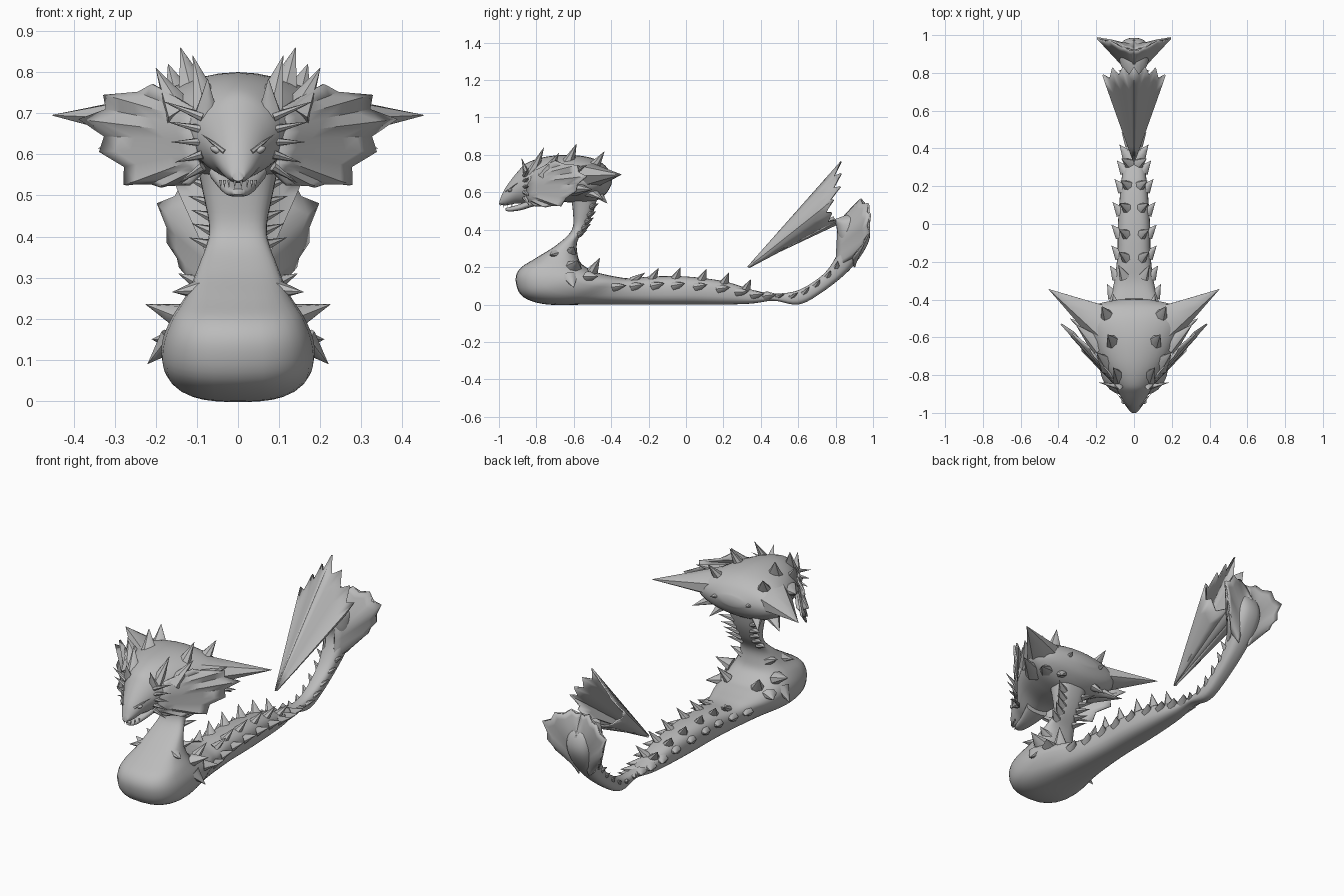
import bpy, bmesh, math
from mathutils import Vector as V

cube = bpy.data.objects.get("Cube")
if cube:
    bpy.data.objects.remove(cube, do_unlink=True)

grey = bpy.data.materials.new("stone grey")
grey.use_nodes = True
COLOR = (0.5, 0.5, 0.5, 1)
grey.diffuse_color = COLOR
grey.node_tree.nodes["Principled BSDF"].inputs["Base Color"].default_value = COLOR


def finish(name, bm, mirror=False, thickness=0, angle=45):
    bmesh.ops.recalc_face_normals(bm, faces=bm.faces)
    mesh = bpy.data.meshes.new(name)
    bm.to_mesh(mesh)
    bm.free()
    mesh.materials.append(grey)
    ob = bpy.data.objects.new(name, mesh)
    bpy.context.collection.objects.link(ob)
    if thickness:
        mod = ob.modifiers.new("thickness", 'SOLIDIFY')
        mod.thickness, mod.offset = thickness, 0
    if mirror:
        mod = ob.modifiers.new("mirror", 'MIRROR')
        mod.use_mirror_merge = False
    bpy.ops.object.select_all(action='DESELECT')
    ob.select_set(True)
    bpy.context.view_layer.objects.active = ob
    bpy.ops.object.shade_smooth_by_angle(angle=math.radians(angle))
    return ob


def skin(bm, rings):
    """Join rings of points into a closed tube with capped ends."""
    rows = [[bm.verts.new(p) for p in ring] for ring in rings]
    n = len(rows[0])
    for a, b in zip(rows, rows[1:]):
        for j in range(n):
            bm.faces.new((a[j], a[(j + 1) % n], b[(j + 1) % n], b[j]))
    bm.faces.new(rows[0])
    bm.faces.new(rows[-1])


def section(secs, t):
    """Smoothly blended section: front y, z, back y, z, half width."""
    i = min(int(t), len(secs) - 2)
    f = t - i
    p = [secs[max(0, min(len(secs) - 1, i + k))] for k in (-1, 0, 1, 2)]
    return [0.5 * (2 * b + (c - a) * f + (2 * a - 5 * b + 4 * c - d) * f * f
                   + (3 * b - a - 3 * c + d) * f ** 3) for a, b, c, d in zip(*p)]


def surf(secs, t, deg, power=0.75):
    fy, fz, by, bz, w = section(secs, t)
    c, s = math.cos(math.radians(deg)), math.sin(math.radians(deg))
    c = math.copysign(abs(c) ** power, c)
    s = math.copysign(abs(s) ** power, s)
    mid = V((0, (fy + by) / 2, (fz + bz) / 2))
    return mid + V((w * c, (by - fy) / 2 * s, (bz - fz) / 2 * s)), mid


def loft(name, secs, sides=28, steps=5, power=0.75):
    bm = bmesh.new()
    count = (len(secs) - 1) * steps
    skin(bm, [[surf(secs, k / steps, 360 * j / sides, power)[0] for j in range(sides)]
              for k in range(count + 1)])
    return finish(name, bm, angle=60)


def spike(bm, base, tip, r, flat, sides=7):
    """Thorn that flares slightly at its root."""
    base, tip = V(base), V(tip)
    d = tip - base
    u = d.cross(V((0, 0, 1)) if abs(d.normalized().z) < 0.9 else V((0, 1, 0))).normalized()
    v = d.cross(u).normalized()
    rings = []
    for s in (0, 0.3, 0.65, 1):
        q = r * max(1 - s, 0.01)
        rings.append([base + d * s + u * q * math.cos(math.tau * j / sides)
                      + v * q * flat * math.sin(math.tau * j / sides) for j in range(sides)])
    skin(bm, rings)


def spikes(name, items, mirror=True, flat=0.75):
    bm = bmesh.new()
    for base, tip, r in items:
        spike(bm, base, tip, r, flat)
    return finish(name, bm, mirror)


def thorns_on(secs, places, deg, length, r, lean):
    """Thorns standing on a loft and leaning along it."""
    out = []
    for t in places:
        p, mid = surf(secs, t, deg)
        ahead = (surf(secs, t + 0.1, deg)[0] - p).normalized()
        n = (p - mid).normalized()
        out.append((p - n * 0.015, p + (n + ahead * lean).normalized() * length, r))
    return out


def fan(name, ribs, sag, notch=0.88, steps=6):
    """Webbed fin: ribs from root to tip, with scalloped membrane between."""
    cols = []
    for i, (root, tip) in enumerate(ribs):
        root, tip = V(root), V(tip)
        cols.append([root.lerp(tip, k / steps) for k in range(steps + 1)])
        if i + 1 < len(ribs):
            r2, t2 = (root + V(ribs[i + 1][0])) / 2, (tip + V(ribs[i + 1][1])) / 2
            cols.append([r2.lerp(t2, notch * k / steps) + V(sag) * (k / steps)
                         for k in range(steps + 1)])
    bm = bmesh.new()
    rows = [[bm.verts.new(p) for p in c] for c in cols]
    for a, b in zip(rows, rows[1:]):
        for k in range(steps):
            bm.faces.new((a[k], a[k + 1], b[k + 1], b[k]))
    return finish(name, bm, True, 0.009, 35)


# Neck, chest, resting body and curled tail
body = [(-.62, .60, -.46, .64, .11), (-.605, .50, -.49, .51, .085),
        (-.61, .40, -.53, .42, .07), (-.69, .32, -.58, .34, .095),
        (-.80, .25, -.58, .27, .125), (-.89, .19, -.56, .22, .16),
        (-.91, .12, -.50, .18, .183), (-.87, .04, -.45, .165, .185),
        (-.74, 0, -.38, .15, .165), (-.50, 0, -.30, .14, .12),
        (-.20, 0, -.18, .15, .09), (0, 0, 0, .15, .085),
        (.20, 0, .20, .125, .07), (.35, .005, .35, .08, .05),
        (.47, .02, .46, .06, .03), (.60, 0, .58, .07, .035),
        (.72, .06, .68, .12, .04), (.87, .18, .76, .19, .05),
        (.96, .30, .82, .30, .07), (.985, .39, .81, .38, .08),
        (.95, .47, .80, .43, .07), (.86, .48, .78, .45, .03)]
loft("serpent_body", body)

# Thorn rows along the back, sides and tail
spikes("back_thorns", thorns_on(body, [9.3, 10, 10.7, 11.4, 12.0, 12.75], 65, .07, .032, .45))
spikes("side_thorns", thorns_on(body, [8.9, 9.5, 10.1, 10.7, 11.3, 11.9, 12.5, 13.1, 13.7], 15, .065, .035, 1.4))
spikes("tail_thorns", thorns_on(body, [14.2, 14.8, 15.4, 16, 16.6, 17.1], 20, .05, .022, 1.4))
spikes("neck_thorns", thorns_on(body, [.5, .9, 1.3, 1.7, 2.1, 2.5], 40, .07, .024, -.3))
spikes("chest_thorns", [((.14, -.60, .205), (.225, -.58, .235), .045),
                        ((.16, -.62, .15), (.22, -.60, .09), .045),
                        ((.15, -.52, .15), (.21, -.47, .15), .04),
                        ((.08, -.62, .28), (.145, -.60, .31), .035),
                        ((.10, -.70, .27), (.16, -.73, .265), .03),
                        ((.09, -.50, .18), (.13, -.46, .25), .035)])

# Head and hood
hood = [(-1.0, .535, -.995, .56, .015), (-.965, .53, -.965, .625, .042),
        (-.91, .54, -.90, .71, .075), (-.85, .54, -.85, .757, .108),
        (-.75, .56, -.75, .79, .165), (-.62, .545, -.62, .80, .225),
        (-.51, .545, -.51, .785, .265), (-.43, .59, -.44, .75, .225),
        (-.395, .65, -.40, .70, .07)]
loft("head_and_hood", hood, power=1.05)
jaw = [(-.965, .502, -.965, .516, .014), (-.94, .497, -.94, .522, .03),
       (-.88, .505, -.88, .54, .045), (-.80, .53, -.80, .58, .07)]
loft("lower_jaw", jaw, 16, 3)
spikes("teeth", [((x, y, .537), (x, y - .003, .517), .004)
                 for x, y in ((.008, -.99), (.022, -.975), (.033, -.955), (.042, -.93))])

# Eyes under slanted brows
bm = bmesh.new()
bmesh.ops.create_uvsphere(bm, u_segments=12, v_segments=8, radius=.013)
for v in bm.verts:
    v.co = V((v.co.x * 1.2 + .052, v.co.y - .94, v.co.z * .7 + .61 + v.co.x * .4))
finish("eyes", bm, True)
spikes("brows", [((.03, -.96, .605), (.09, -.90, .65), .01)])
spikes("ears", [((.078, -.85, .69), (.074, -.88, .785), .032)], flat=.6)

# Hood horns and thorns
spikes("great_side_horns", [((.14, -.54, .685), (.452, -.345, .695), .115)], flat=.7)
spikes("hood_thorns", [
    ((.10, -.64, .73), (.14, -.585, .86), .055),
    ((.13, -.51, .71), (.17, -.435, .82), .055),
    ((.13, -.75, .69), (.20, -.68, .81), .055),
    ((.07, -.82, .70), (.11, -.76, .84), .045),
    ((.18, -.65, .69), (.31, -.53, .745), .055),
    ((.09, -.47, .66), (.11, -.37, .68), .04),
    ((.16, -.52, .61), (.27, -.44, .56), .05),
    ((.18, -.60, .62), (.34, -.50, .615), .055),
    ((.10, -.48, .60), (.15, -.42, .54), .04)])
spikes("cheek_thorns", [((.085, -.86, z), (.145 + .01 * k, -.84, z + .02 * (k - 2)), .016)
                        for k, z in enumerate((.57, .60, .63, .66, .69))])

# Webbed frills beside the face
fan("face_frills", [((.08, -.85, .56), (.12, -.81, .525)),
                    ((.09, -.85, .57), (.19, -.755, .52)),
                    ((.10, -.85, .59), (.275, -.67, .525)),
                    ((.10, -.85, .62), (.335, -.59, .605)),
                    ((.10, -.85, .65), (.385, -.53, .685)),
                    ((.10, -.84, .68), (.325, -.58, .745)),
                    ((.10, -.82, .71), (.21, -.70, .77))], (-.006, .015, 0))

# Flared wedge on the rear of the tail: a back sheet and a front sheet sharing tips
fan_tips = [(.075, .89, .25), (.14, .95, .325), (.17, .98, .385),
            (.195, .985, .48), (.13, .975, .54), (.055, .935, .565), (0, .92, .55)]
for side, root_y, slope in (("rear", .90, .25), ("front", .80, .05)):
    fan("tail_fan_" + side,
        [((.03 * (k < 5), root_y + slope * .05 * k, .20 + .04 * k), tip)
         for k, tip in enumerate(fan_tips)], (0, 0, 0), .92)

# Leaf-shaped fluke sweeping forward from the tail tip
fan("tail_fluke", [((0, .33, .20), (0, .83, .765)),
                   ((.001, .332, .20), (.06, .83, .70)),
                   ((.002, .334, .20), (.115, .825, .63)),
                   ((.003, .336, .20), (.165, .79, .56)),
                   ((.003, .338, .20), (.12, .78, .49)),
                   ((.002, .34, .20), (.03, .81, .45))], (0, 0, -.006), .92)
spikes("fluke_spine", [((0, .80, .45), (0, .34, .205), .035)], False)
spikes("fluke_barbs", [((.02, .55, .33), (.03, .47, .265), .02)])
